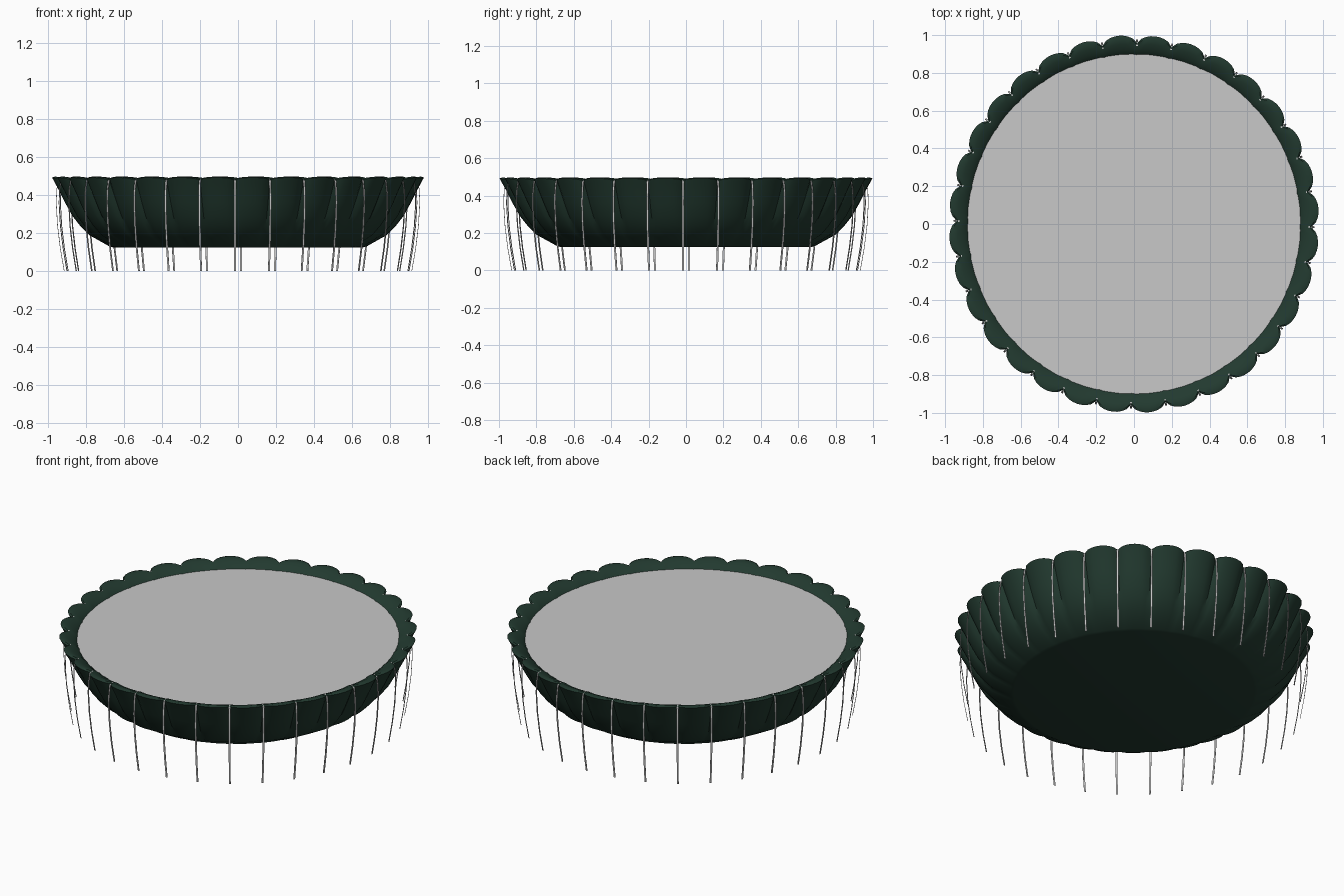
import bpy, bmesh, math

if "Cube" in bpy.data.objects:
    bpy.data.objects.remove(bpy.data.objects["Cube"])

LOBES, SUB = 32, 8
PHASE = math.radians(-1.0)   # valley position
SX = 0.98                    # slightly narrower across x


def material(name, rgb):
    m = bpy.data.materials.new(name)
    m.diffuse_color = (*rgb, 1)
    m.use_nodes = True
    m.node_tree.nodes["Principled BSDF"].inputs["Base Color"].default_value = m.diffuse_color
    return m


def finish(name, bm, mat, smooth=True):
    bmesh.ops.recalc_face_normals(bm, faces=bm.faces[:])
    me = bpy.data.meshes.new(name)
    bm.to_mesh(me)
    bm.free()
    me.materials.append(mat)
    ob = bpy.data.objects.new(name, me)
    bpy.context.collection.objects.link(ob)
    if smooth:
        bpy.context.view_layer.objects.active = ob
        ob.select_set(True)
        bpy.ops.object.shade_smooth_by_angle(angle=math.radians(35))
        ob.select_set(False)
    return ob


green = material("dark green glaze", (0.016, 0.042, 0.029))
water = material("pale grey water", (0.58, 0.58, 0.58))

# Scalloped bowl: radius, height, lobe depth, rim dip in valleys
profile = [
    (0.67, 0.125, 0.0, 0), (0.69, 0.13, 0.003, 0), (0.80, 0.19, 0.012, 0),
    (0.85, 0.24, 0.017, 0), (0.89, 0.29, 0.021, 0), (0.93, 0.36, 0.026, 0),
    (0.96, 0.42, 0.030, 0.003), (0.985, 0.465, 0.036, 0.008),
    (1.0, 0.492, 0.042, 0.012), (0.985, 0.497, 0.035, 0.012),
    (0.955, 0.490, 0.022, 0.008), (0.92, 0.473, 0.012, 0.003),
    (0.89, 0.448, 0.004, 0), (0.83, 0.34, 0.0, 0),
    (0.75, 0.22, 0.0, 0), (0.64, 0.16, 0.0, 0),
]
bm = bmesh.new()
n = LOBES * SUB
rings = []
for r, z, depth, dip in profile:
    ring = []
    for i in range(n):
        a = PHASE + 2 * math.pi * i / n
        t = 2 * (i % SUB) / SUB - 1          # -1 at valley, 0 at crest
        v = 1 - math.sqrt(max(0, 1 - 0.9 * t * t))
        v /= 1 - math.sqrt(0.1)
        rr = r - depth * v
        ring.append(bm.verts.new((SX * rr * math.cos(a), rr * math.sin(a), z - dip * v)))
    rings.append(ring)
for lo, hi in zip(rings, rings[1:]):
    for i in range(n):
        j = (i + 1) % n
        bm.faces.new((lo[i], lo[j], hi[j], hi[i]))
bm.faces.new(rings[0][::-1])   # underside
bm.faces.new(rings[-1])        # inner floor
finish("scalloped_bowl", bm, green)

# Water surface filling the bowl
bm = bmesh.new()
bmesh.ops.create_circle(bm, cap_ends=True, segments=64, radius=0.9)
for v in bm.verts:
    v.co.x *= SX
    v.co.z = 0.458
ob = finish("water_surface", bm, water, False)
if ob.data.polygons[0].normal.z < 0:
    ob.data.flip_normals()

# Thin water streams falling from every valley of the rim
path = [(0.945, 0.487), (0.964, 0.477), (0.972, 0.43), (0.975, 0.36),
        (0.968, 0.24), (0.953, 0.12), (0.932, 0.0)]
bm = bmesh.new()
for k in range(LOBES):
    a = PHASE + 2 * math.pi * k / LOBES
    c, s = math.cos(a), math.sin(a)
    prev = None
    for r, z in path:
        ring = []
        for dr, dt in ((-0.0015, -0.005), (0.0015, -0.005), (0.0015, 0.005), (-0.0015, 0.005)):
            ring.append(bm.verts.new((SX * ((r + dr) * c - dt * s), (r + dr) * s + dt * c, z)))
        if prev:
            for i in range(4):
                j = (i + 1) % 4
                bm.faces.new((prev[i], prev[j], ring[j], ring[i]))
        else:
            bm.faces.new(ring)
        prev = ring
    bm.faces.new(prev[::-1])
finish("water_streams", bm, water)
